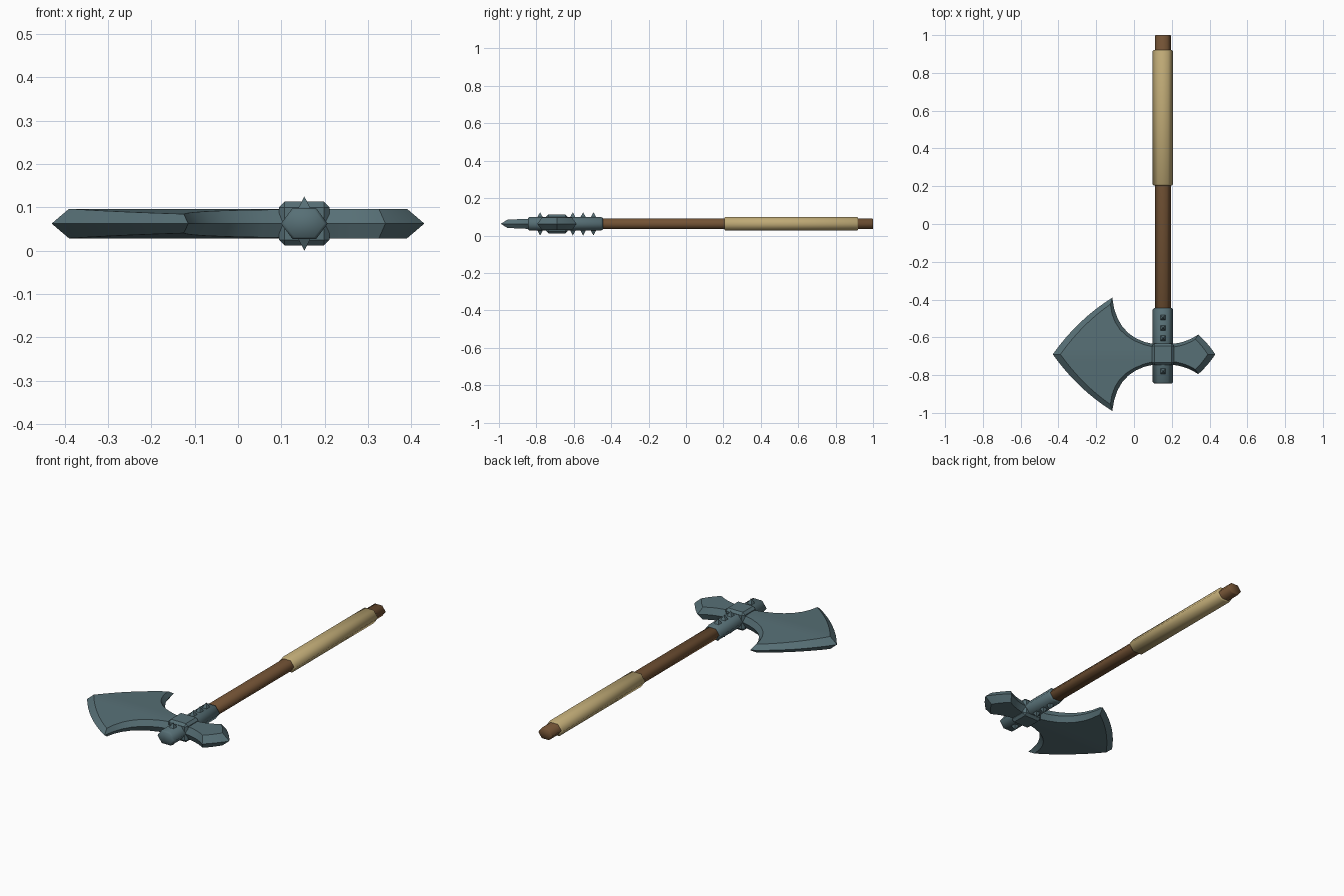
import bpy, bmesh, math
from mathutils import Vector, Matrix

cube = bpy.data.objects.get("Cube")
if cube:
    bpy.data.objects.remove(cube)

AXIS_X, HEAD_Y, MID_Z = 0.153, -0.69, 0.0625


def material(name, color):
    m = bpy.data.materials.new(name)
    m.use_nodes = True
    m.diffuse_color = (*color, 1)
    m.node_tree.nodes["Principled BSDF"].inputs["Base Color"].default_value = (*color, 1)
    return m


STEEL = material("blue grey steel", (0.095, 0.16, 0.18))
WOOD = material("brown wood", (0.17, 0.085, 0.035))
LEATHER = material("tan wrap", (0.52, 0.40, 0.18))


def finish(name, bm, mat, location, angle=30, mirror=False):
    mesh = bpy.data.meshes.new(name)
    bm.to_mesh(mesh)
    bm.free()
    mesh.materials.append(mat)
    ob = bpy.data.objects.new(name, mesh)
    ob.location = location
    bpy.context.collection.objects.link(ob)
    bpy.ops.object.select_all(action='DESELECT')
    ob.select_set(True)
    bpy.context.view_layer.objects.active = ob
    if mirror:
        mod = ob.modifiers.new("Mirror", 'MIRROR')
        mod.use_axis = (False, True, True)
        mod.merge_threshold = 0.0005
        bpy.ops.object.modifier_apply(modifier=mod.name)
    bpy.ops.object.shade_smooth_by_angle(angle=math.radians(angle))
    return ob


def hex_rod(name, y0, y1, rx, chamfer, mat):
    """Flattened six-sided rod along y with chamfered ends."""
    bm = bmesh.new()
    rings = []
    for y, s in ((y0, 1 - chamfer / rx), (y0 + chamfer, 1),
                 (y1 - chamfer, 1), (y1, 1 - chamfer / rx)):
        rings.append([bm.verts.new((rx * s * math.cos(k * math.pi / 3), y,
                                    rx * s * 0.77 * math.sin(k * math.pi / 3)))
                      for k in range(6)])
    for a, b in zip(rings, rings[1:]):
        for k in range(6):
            bm.faces.new((a[k], a[k - 1], b[k - 1], b[k]))
    bm.faces.new(rings[0])
    bm.faces.new(rings[-1])
    bmesh.ops.recalc_face_normals(bm, faces=bm.faces)
    return finish(name, bm, mat, (AXIS_X, 0, MID_Z), 58)


def bezier(a, b, c, n=7):
    a, b, c = Vector(a), Vector(b), Vector(c)
    return [a * (1 - t) ** 2 + b * 2 * t * (1 - t) + c * t * t
            for t in (i / n for i in range(n + 1))]


def axe_head(name, edge, edge_in, side, side_in, taper):
    """Quarter of a bevelled blade, mirrored in y and z.
    Edges run tip to horn, sides run neck to horn."""
    bm = bmesh.new()

    def row(points, raised):
        return [bm.verts.new((p.x, p.y, (0.034 - taper * p.y) if raised else 0))
                for p in points]

    def neck(points):
        return [Vector((points[0].x, 0))] + points

    outer, inner = row(bezier(*edge, 8), False), row(bezier(*edge_in, 8), True)
    s_out, s_in = row(neck(bezier(*side)), False), row(neck(bezier(*side_in)), True)
    # the two curves of each ring meet at the horn
    for a, b in ((outer, s_out), (inner, s_in)):
        bm.verts.remove(b[-1])
        b[-1] = a[-1]
    for a, b in ((outer, inner), (inner, s_in), (s_in[1:], s_out[1:])):
        for i in range(len(a) - 1):
            quad = list(dict.fromkeys((a[i], a[i + 1], b[i + 1], b[i])))
            bm.faces.new(quad)
    bmesh.ops.recalc_face_normals(bm, faces=bm.faces)
    bm.normal_update()
    if sum(f.normal.z * f.calc_area() for f in bm.faces) < 0:
        bmesh.ops.reverse_faces(bm, faces=bm.faces)
    return finish(name, bm, STEEL, (0, HEAD_Y, MID_Z), 25, True)


# Shaft, grip and metal socket
hex_rod("shaft", -0.5, 1.0, 0.043, 0.004, WOOD)
hex_rod("grip_wrap", 0.205, 0.92, 0.054, 0.005, LEATHER)
hex_rod("socket", -0.845, -0.445, 0.054, 0.008, STEEL)

# Collar holding both blades
bm = bmesh.new()
bmesh.ops.create_cube(bm, size=1, matrix=Matrix.Diagonal((0.117, 0.115, 0.101, 1)))
bmesh.ops.bevel(bm, geom=bm.edges[:], offset=0.013, segments=1, affect='EDGES')
finish("collar", bm, STEEL, (AXIS_X, HEAD_Y, MID_Z), 20)

# Large blade and small rear blade
axe_head("main_blade",
         ((-0.43, 0), (-0.298, 0.186), (-0.115, 0.30)),
         ((-0.39, 0), (-0.272, 0.164), (-0.125, 0.265)),
         ((0.11, 0.053), (-0.093, 0.083), (-0.115, 0.30)),
         ((0.11, 0.037), (-0.111, 0.079), (-0.125, 0.265)), 0.045)
axe_head("rear_blade",
         ((0.43, 0), (0.395, 0.055), (0.34, 0.105)),
         ((0.39, 0), (0.362, 0.045), (0.325, 0.08)),
         ((0.195, 0.055), (0.275, 0.06), (0.34, 0.105)),
         ((0.195, 0.037), (0.27, 0.045), (0.325, 0.08)), 0)

# Pyramid studs on the top and bottom of the socket
for i, y in enumerate((-0.78, -0.605, -0.55, -0.495)):
    for label, sign in (("top", 1), ("bottom", -1)):
        bm = bmesh.new()
        turn = Matrix.Rotation(0 if sign > 0 else math.pi, 4, 'X')
        bmesh.ops.create_cone(bm, cap_ends=True, segments=4, radius1=0.022, radius2=0,
                              depth=0.03, matrix=turn @ Matrix.Rotation(math.pi / 4, 4, 'Z'))
        bmesh.ops.remove_doubles(bm, verts=bm.verts, dist=0.0001)
        finish(f"{label}_stud_{i + 1}", bm, STEEL,
               (AXIS_X, y, MID_Z + sign * 0.0475), 10)
